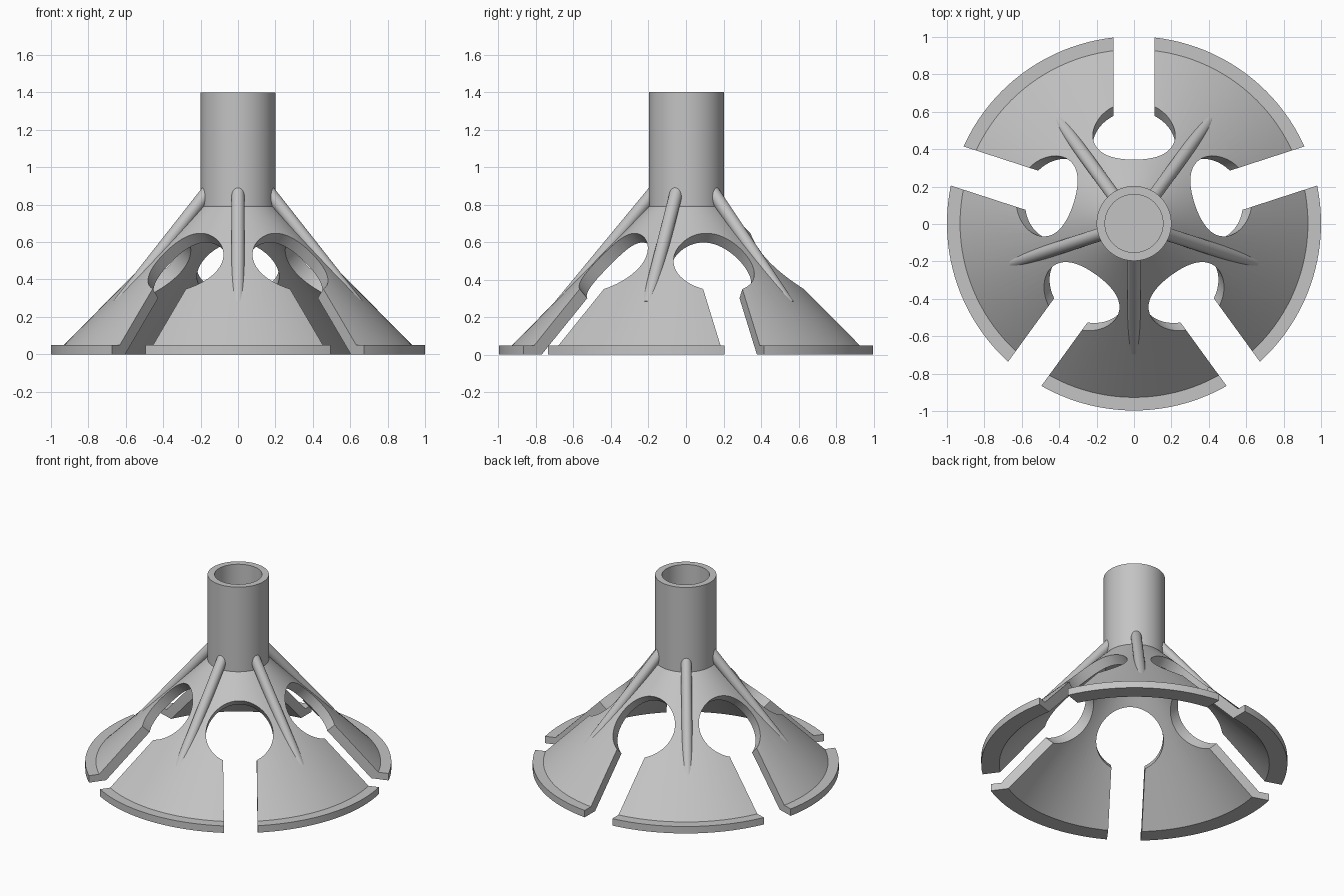
import bpy, bmesh, math
from mathutils import Matrix, Vector

old = bpy.data.objects.get("Cube")
if old:
    bpy.data.objects.remove(old, do_unlink=True)

SIDES = 128
COUNT = 5
Y_SHIFT = 0.003

grey = bpy.data.materials.new("plain_grey")
grey.use_nodes = True
colour = (0.55, 0.55, 0.55, 1)
grey.diffuse_color = colour
grey.node_tree.nodes["Principled BSDF"].inputs["Base Color"].default_value = colour


def make(name, bm):
    bmesh.ops.recalc_face_normals(bm, faces=bm.faces)
    mesh = bpy.data.meshes.new(name)
    bm.to_mesh(mesh)
    bm.free()
    mesh.materials.append(grey)
    obj = bpy.data.objects.new(name, mesh)
    bpy.context.collection.objects.link(obj)
    return obj


def revolve(name, profile):
    bm = bmesh.new()
    verts = [bm.verts.new((r, 0, z)) for r, z in profile]
    edges = [bm.edges.new(pair) for pair in zip(verts, verts[1:])]
    bmesh.ops.spin(bm, geom=verts + edges, cent=(0, 0, 0), axis=(0, 0, 1),
                   angle=math.tau, steps=SIDES, use_merge=True)
    bmesh.ops.remove_doubles(bm, verts=bm.verts, dist=0.0001)
    return make(name, bm)


def rod(name, start, end, radius, angle, sides):
    """Cylinder between two (radius, height) points, turned about z."""
    a, b = Vector((start[0], 0, start[1])), Vector((end[0], 0, end[1]))
    turn = (b - a).to_track_quat('Z', 'Y').to_matrix().to_4x4()
    place = Matrix.Rotation(angle, 4, 'Z') @ Matrix.Translation((a + b) / 2) @ turn
    bm = bmesh.new()
    bmesh.ops.create_cone(bm, cap_ends=True, segments=sides, radius1=radius,
                          radius2=radius, depth=(b - a).length, matrix=place)
    return make(name, bm)


def cut(obj, cutter):
    cutter.hide_render = True
    mod = obj.modifiers.new("cut", 'BOOLEAN')
    mod.operation = 'DIFFERENCE'
    mod.solver = 'EXACT'
    mod.object = cutter
    bpy.context.view_layer.objects.active = obj
    bpy.ops.object.modifier_apply(modifier=mod.name)
    bpy.data.objects.remove(cutter, do_unlink=True)


# Hollow flared base with a flat rim and an upright socket tube
body = revolve("flared_base_and_socket", [
    (0, 0.79), (0.155, 0.79), (0.155, 1.4), (0.2, 1.4), (0.2, 0.79),
    (0.93, 0.05), (1.0, 0.05), (1.0, 0), (0.882, 0), (0.19, 0.70), (0, 0.70)])

# Keyhole openings: a round hole square to the slope, and a slot to the rim
for i in range(COUNT):
    angle = math.pi / 2 + i * math.tau / COUNT
    cut(body, rod("hole_cutter", (0.355, 0.352), (0.775, 0.766), 0.22, angle, 96))
    bm = bmesh.new()
    bmesh.ops.create_cube(bm, size=1, matrix=Matrix.Rotation(angle, 4, 'Z')
                          @ Matrix.Translation((0.8, 0, 0.2))
                          @ Matrix.Diagonal((0.6, 0.22, 0.6, 1)))
    cut(body, make("slot_cutter", bm))

# Round ribs that sink into the slope
parts = [body]
for i in range(COUNT):
    angle = -math.pi / 2 + i * math.tau / COUNT
    rib = rod(f"rib_{i + 1}", (0.173, 0.868), (0.673, 0.263), 0.035, angle, 32)
    cut(rib, rod("bore_cutter", (0, 0.7), (0, 1.2), 0.165, 0, 64))
    parts.append(rib)

# Smooth the round surfaces, keep the edges crisp
for obj in parts:
    obj.location.y = Y_SHIFT
    bpy.ops.object.select_all(action='DESELECT')
    obj.select_set(True)
    bpy.context.view_layer.objects.active = obj
    bpy.ops.object.shade_smooth_by_angle(angle=math.radians(30))
